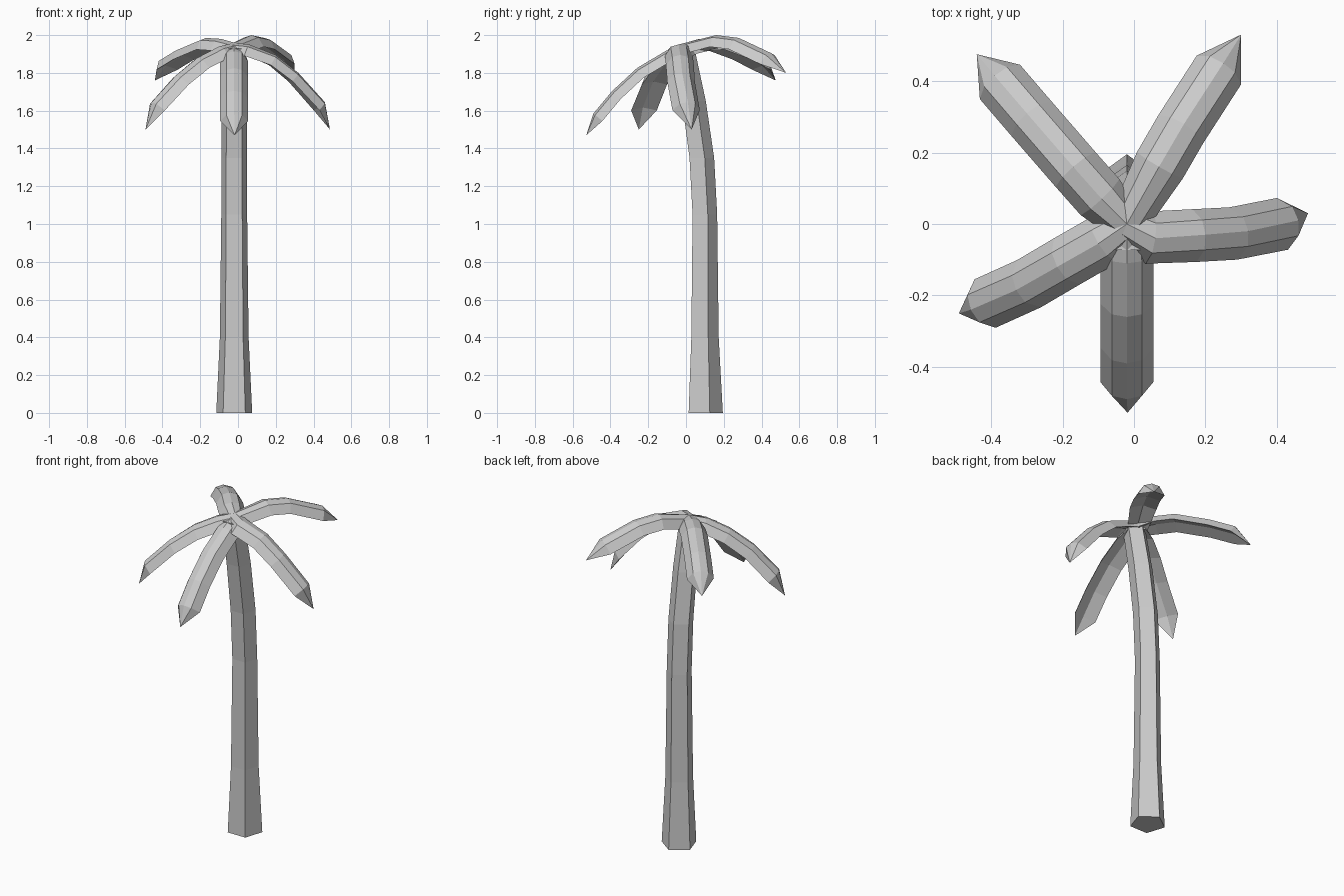
import bpy, bmesh, math
from mathutils import Vector

if "Cube" in bpy.data.objects:
    bpy.data.objects.remove(bpy.data.objects["Cube"])


def loft(name, rings, tip=None):
    """Skin a list of equal-sized vertex rings; finish with a point or a cap."""
    bm = bmesh.new()
    vr = [[bm.verts.new(p) for p in ring] for ring in rings]
    n = len(vr[0])
    for a, b in zip(vr, vr[1:]):
        for i in range(n):
            j = (i + 1) % n
            bm.faces.new((a[i], a[j], b[j], b[i]))
    bm.faces.new(vr[0][::-1])
    if tip:
        t = bm.verts.new(tip)
        for i in range(n):
            bm.faces.new((vr[-1][i], vr[-1][(i + 1) % n], t))
    else:
        bm.faces.new(vr[-1])
    bmesh.ops.recalc_face_normals(bm, faces=bm.faces)
    me = bpy.data.meshes.new(name)
    bm.to_mesh(me)
    bm.free()
    ob = bpy.data.objects.new(name, me)
    bpy.context.collection.objects.link(ob)
    return ob


# Trunk: five-sided, leaning forward toward the top (z, centre y, radius)
trunk = [(0, .095, .1), (.4, .093, .08), (1.05, .093, .072), (1.35, .077, .072),
         (1.65, .035, .07), (1.93, -.02, .065)]
loft("trunk", [[(-.02 + r * math.sin(k * math.tau / 5), y + r * math.cos(k * math.tau / 5), z)
                for k in range(5)] for z, y, r in trunk])

# Frond cross-section: arched top, hollow underside (sideways, depth)
SECTION = [(-.074, -.062), (-.042, -.012), (0, 0), (.042, -.012), (.074, -.062), (0, -.04)]
HUB = (-.02, .0, 1.96)


def frond(name, path, tip):
    pts = [Vector(p) for p in [HUB] + path]
    rings = []
    for i, p in enumerate(pts):
        d = (pts[min(i + 1, len(pts) - 1)] - pts[max(i - 1, 0)]).normalized()
        side = d.cross(Vector((0, 0, 1))).normalized()
        up = side.cross(d)
        s = .75 if i == 0 else 1
        rings.append([p + side * u * s + up * v for u, v in SECTION])
    loft(name, rings, tip)


# Five drooping fronds: ridge points, then tip
frond("front_frond",
      [(-.02, -.11, 1.915), (-.02, -.26, 1.825), (-.02, -.39, 1.705), (-.02, -.49, 1.585)],
      (-.018, -.528, 1.47))
frond("right_frond",
      [(.06, -.04, 1.95), (.2, -.03, 1.895), (.32, -.02, 1.8), (.46, .01, 1.645)],
      (.487, .03, 1.5))
frond("back_right_frond",
      [(.07, .16, 2.0), (.14, .28, 1.985), (.25, .45, 1.905)],
      (.3, .53, 1.8))
frond("back_left_frond",
      [(-.09, .07, 1.98), (-.17, .16, 1.985), (-.3, .31, 1.93), (-.39, .415, 1.875)],
      (-.44, .475, 1.76))
frond("left_frond",
      [(-.1, -.055, 1.94), (-.215, -.12, 1.88), (-.33, -.185, 1.785), (-.457, -.24, 1.645)],
      (-.49, -.25, 1.5))
